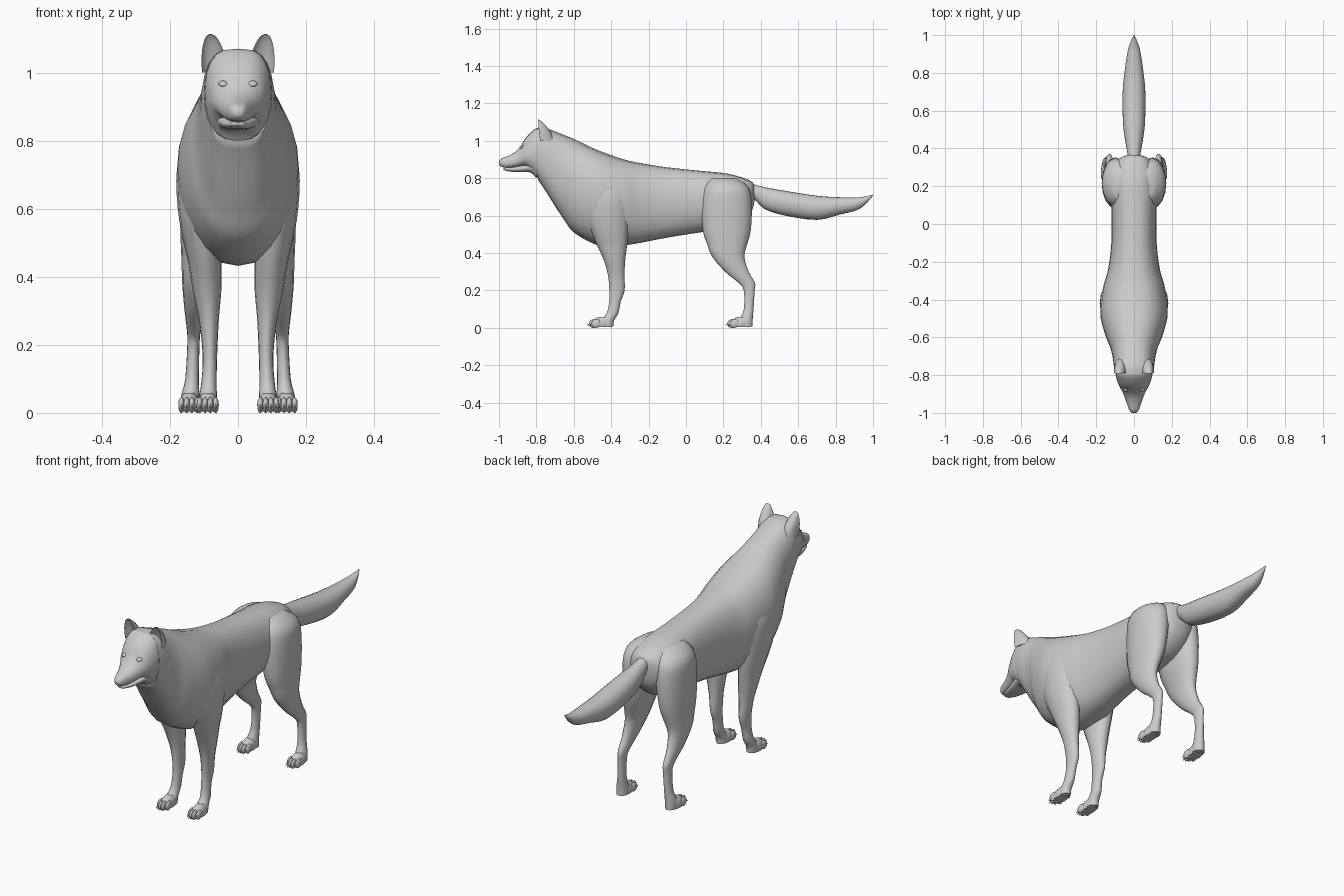
import bpy, bmesh
from math import cos, sin, pi, radians
from mathutils import Matrix, Vector


def smooth_rows(rows, n=3):
    """Catmull-Rom interpolation between rows of section parameters."""
    out = []
    for i in range(len(rows) - 1):
        a, b = rows[max(i - 1, 0)], rows[i]
        c, d = rows[i + 1], rows[min(i + 2, len(rows) - 1)]
        for k in range(n):
            t = k / n
            out.append([0.5 * (2 * q + (r - p) * t + (2 * p - 5 * q + 4 * r - s) * t * t
                               + (3 * q - p - 3 * r + s) * t ** 3)
                        for p, q, r, s in zip(a, b, c, d)])
    return out + [list(rows[-1])]


def loft(bm, rings):
    loops = [[bm.verts.new(p) for p in ring] for ring in rings]
    n = len(loops[0])
    for a, b in zip(loops, loops[1:]):
        for i in range(n):
            j = (i + 1) % n
            bm.faces.new((a[i], a[j], b[j], b[i]))
    bm.faces.new(loops[0])
    bm.faces.new(loops[-1])


def upright_ring(row, n=24):
    """Section facing y: y, top, bottom, half width, widest z, upper and lower taper."""
    y, top, bot, w, mid, eu, el = row
    pts = []
    for i in range(n):
        t = 2 * pi * i / n
        c, s = cos(t), sin(t)
        x = w * abs(c) ** (eu if s > 0 else el) * (1 if c > 0 else -1)
        pts.append((x, y, mid + s * ((top - mid) if s > 0 else (mid - bot))))
    return pts


def flat_ring(row, n=16):
    """Horizontal section: z, centre x, centre y, radius x, radius y."""
    z, cx, cy, rx, ry = row
    return [(cx + rx * cos(2 * pi * i / n), cy + ry * sin(2 * pi * i / n), z) for i in range(n)]


def ear_ring(row, n=16):
    """Crescent section, hollow towards the front."""
    z, cx, cy, rx, ry = row
    pts = []
    for i in range(n):
        t = 2 * pi * i / n
        s = sin(t)
        pts.append((cx + rx * cos(t), cy + ry * (s if s > 0 else -0.45 * s), z))
    return pts


def ball(bm, pos, size, tilt=0):
    m = Matrix.Translation(pos) @ Matrix.Rotation(radians(tilt), 4, 'X') @ Matrix.Diagonal((*size, 1))
    bmesh.ops.create_uvsphere(bm, u_segments=14, v_segments=10, radius=1, matrix=m)


def finish(name, bm, mirror=False):
    bmesh.ops.recalc_face_normals(bm, faces=bm.faces)
    me = bpy.data.meshes.new(name)
    bm.to_mesh(me)
    bm.free()
    ob = bpy.data.objects.new(name, me)
    bpy.context.collection.objects.link(ob)
    if mirror:
        ob.modifiers.new("mirror", 'MIRROR').use_mirror_merge = False
    bpy.ops.object.select_all(action='DESELECT')
    ob.select_set(True)
    bpy.context.view_layer.objects.active = ob
    bpy.ops.object.shade_smooth_by_angle(angle=radians(50))
    return ob


def build(name, rows, ring, mirror=False):
    bm = bmesh.new()
    loft(bm, [ring(r) for r in smooth_rows(rows)])
    return finish(name, bm, mirror)


# torso and neck
build("torso", [
    (0.365, .765, .67, .03, .72, .8, .8),
    (0.345, .785, .61, .08, .71, .8, .8),
    (0.28, .81, .545, .115, .70, .8, .8),
    (0.20, .828, .52, .125, .68, .8, .8),
    (0.09, .838, .512, .12, .68, .8, .8),
    (-0.10, .858, .482, .12, .68, .8, .8),
    (-0.24, .88, .455, .137, .69, .8, .8),
    (-0.32, .897, .442, .16, .70, .8, .85),
    (-0.42, .93, .432, .176, .71, .8, .95),
    (-0.50, .962, .452, .176, .73, .85, .9),
    (-0.60, 1.01, .51, .148, .77, .9, .8),
    (-0.65, 1.03, .575, .127, .82, .8, .8),
    (-0.70, 1.05, .65, .114, .87, .7, .7),
    (-0.75, 1.068, .73, .107, .92, .6, .7),
    (-0.79, 1.07, .79, .099, .94, .6, .7)], upright_ring)

# skull and upper muzzle
build("head", [
    (-0.74, 1.05, .77, .09, .93, .6, .7),
    (-0.79, 1.07, .80, .098, .94, .6, .7),
    (-0.83, 1.045, .84, .089, .93, .7, .7),
    (-0.86, 1.012, .865, .077, .92, .8, .6),
    (-0.88, .978, .866, .066, .91, .9, .5),
    (-0.91, .943, .86, .052, .895, .9, .5),
    (-0.95, .92, .856, .038, .885, .8, .5),
    (-0.985, .906, .86, .025, .885, .7, .6),
    (-1.0, .892, .872, .012, .882, .8, .8)], upright_ring)

# lower jaw
build("jaw", [
    (-0.80, .89, .80, .07, .86, .8, .7),
    (-0.83, .88, .83, .062, .86, .8, .6),
    (-0.88, .868, .832, .05, .852, .6, .6),
    (-0.93, .858, .834, .036, .848, .6, .6),
    (-0.965, .856, .84, .022, .849, .6, .7),
    (-0.975, .853, .845, .012, .849, .8, .8)], upright_ring)

# nose pad
bm = bmesh.new()
ball(bm, (0, -0.985, .888), (.019, .015, .015))
finish("nose", bm)

# eyes
bm = bmesh.new()
ball(bm, (.043, -0.876, .967), (.014, .012, .008), 30)
finish("eyes", bm, True)

# ears
build("ears", [
    (1.00, .070, -.78, .036, .075),
    (1.04, .072, -.785, .035, .065),
    (1.07, .075, -.788, .030, .048),
    (1.095, .078, -.79, .021, .028),
    (1.108, .080, -.792, .012, .013),
    (1.113, .081, -.792, .003, .004)], ear_ring, True)

# tail
build("tail", [
    (0.30, .785, .69, .025, .74, .9, .9),
    (0.36, .768, .69, .032, .73, .9, .9),
    (0.42, .752, .635, .043, .695, .9, .9),
    (0.53, .732, .60, .058, .67, .9, .9),
    (0.70, .706, .577, .060, .645, .9, .9),
    (0.82, .698, .605, .048, .652, .9, .9),
    (0.93, .698, .636, .030, .668, .9, .9),
    (1.0, .712, .706, .002, .709, .9, .9)], upright_ring)

# legs
build("front_legs", [
    (.80, .10, -.42, .045, .07),
    (.72, .103, -.42, .076, .12),
    (.60, .108, -.42, .069, .118),
    (.50, .104, -.405, .056, .095),
    (.44, .097, -.395, .049, .08),
    (.36, .091, -.382, .042, .057),
    (.28, .086, -.373, .030, .044),
    (.20, .083, -.369, .023, .041),
    (.14, .083, -.38, .021, .031),
    (.08, .086, -.392, .023, .031),
    (.04, .088, -.42, .027, .036),
    (.008, .088, -.425, .027, .036)], flat_ring, True)

build("hind_legs", [
    (.80, .06, .20, .045, .07),
    (.75, .085, .215, .078, .12),
    (.65, .095, .217, .076, .135),
    (.52, .105, .218, .064, .128),
    (.45, .114, .22, .052, .108),
    (.38, .124, .226, .040, .086),
    (.30, .129, .272, .028, .063),
    (.24, .130, .325, .020, .044),
    (.20, .131, .338, .018, .029),
    (.10, .135, .335, .020, .026),
    (.05, .140, .323, .027, .034),
    (.008, .140, .32, .028, .036)], flat_ring, True)

# paws with four toes and claws each
for name, x, y in (("front_paws", .089, -.45), ("hind_paws", .143, .29)):
    bm = bmesh.new()
    loft(bm, [flat_ring(r) for r in smooth_rows([
        (.004, x, y, .027, .05), (.02, x, y, .031, .055),
        (.042, x, y + .005, .027, .046), (.058, x, y + .012, .016, .03)])])
    for k in range(4):
        dx = (k - 1.5) * .0155
        dy = -.044 if k in (1, 2) else -.03
        ball(bm, (x + dx, y + dy, .023), (.0095, .026, .023), 15)
        m = (Matrix.Translation((x + dx, y + dy - .027, .017))
             @ Matrix.Rotation(radians(115), 4, 'X'))
        bmesh.ops.create_cone(bm, cap_ends=True, segments=6, radius1=.005, radius2=.0005,
                              depth=.022, matrix=m)
    finish(name, bm, True)
